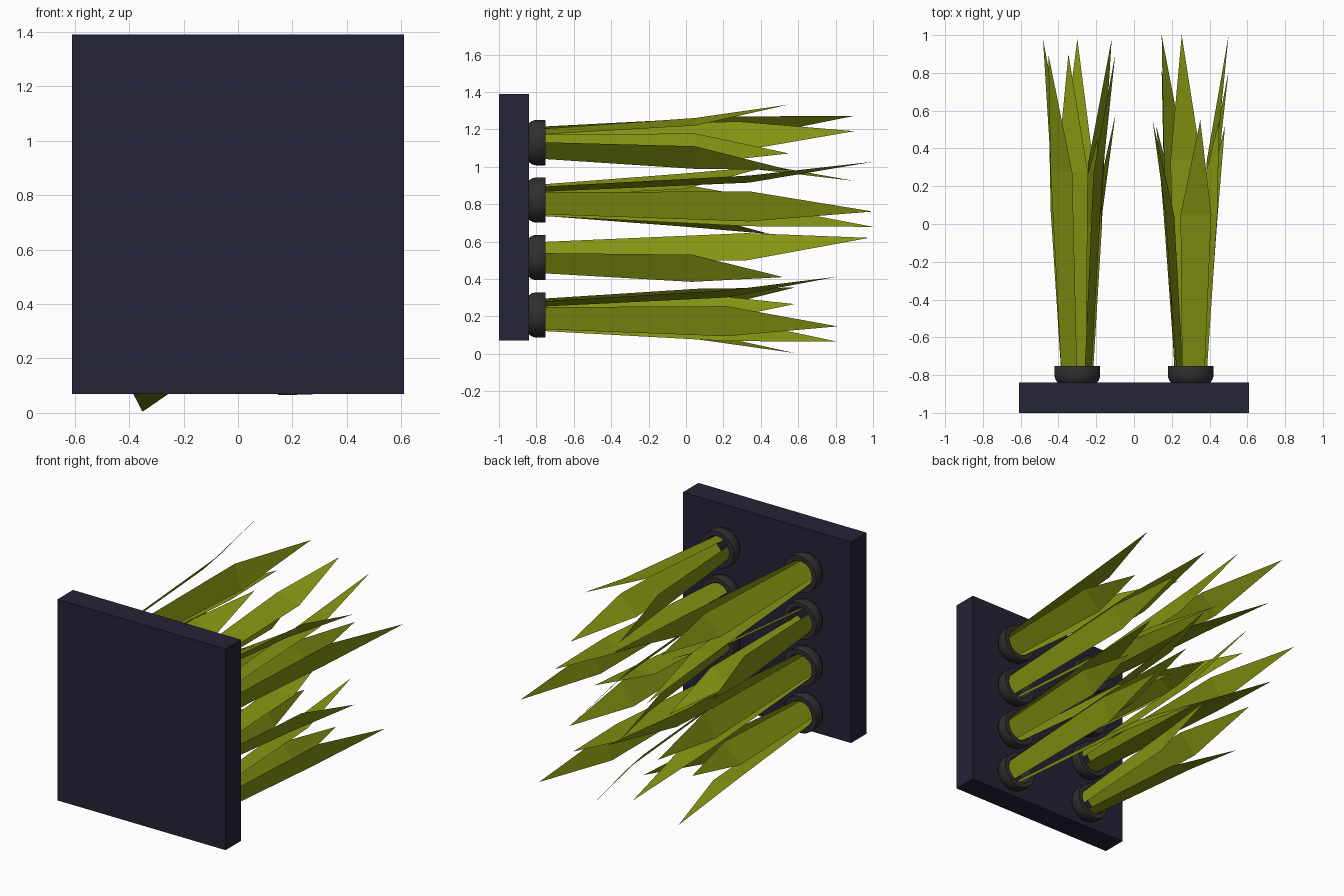
import bpy, bmesh, math
from mathutils import Vector

if "Cube" in bpy.data.objects:
    bpy.data.objects.remove(bpy.data.objects["Cube"])


def material(name, rgb):
    m = bpy.data.materials.new(name)
    m.diffuse_color = (*rgb, 1)
    m.use_nodes = True
    m.node_tree.nodes["Principled BSDF"].inputs["Base Color"].default_value = m.diffuse_color
    return m


NAVY = material("dark navy", (0.017, 0.017, 0.038))
GREY = material("charcoal", (0.029, 0.029, 0.029))
GREEN = material("olive green", (0.235, 0.295, 0.006))


def finish(name, bm, mat):
    me = bpy.data.meshes.new(name)
    bm.to_mesh(me)
    bm.free()
    ob = bpy.data.objects.new(name, me)
    bpy.context.collection.objects.link(ob)
    me.materials.append(mat)
    return ob


# Backing slab standing upright
bm = bmesh.new()
bmesh.ops.create_cube(bm, size=1)
for v in bm.verts:
    v.co = Vector((v.co.x * 1.22, -0.92 + v.co.y * 0.16, 0.73 + v.co.z * 1.32))
finish("backing_slab", bm, NAVY)

BACK = -0.84          # face of the slab the holders sit on
SIDES = 32
# Collar cross-section as (radius, y), outer wall then inner wall
PROFILE = [(0.104, BACK), (0.115, -0.825), (0.121, -0.805), (0.121, -0.755),
           (0.119, -0.752), (0.088, -0.752), (0.085, -0.757), (0.085, BACK)]


def collar(name, x, z):
    bm = bmesh.new()
    rings = [[bm.verts.new((x + r * math.cos(a), y, z + r * math.sin(a)))
              for a in (math.tau * i / SIDES for i in range(SIDES))]
             for r, y in PROFILE]
    for k in range(len(rings)):
        p, q = rings[k], rings[(k + 1) % len(rings)]
        for i in range(SIDES):
            j = (i + 1) % SIDES
            bm.faces.new((p[i], p[j], q[j], q[i]))
    bmesh.ops.recalc_face_normals(bm, faces=bm.faces)
    ob = finish(name, bm, GREY)
    bpy.ops.object.select_all(action='DESELECT')
    ob.select_set(True)
    bpy.context.view_layer.objects.active = ob
    bpy.ops.object.shade_smooth_by_angle(angle=math.radians(40))


def tuft(name, x, z, tip_y, turn):
    """Three flat pointed blades, 120 degrees apart, leaning outward."""
    bm = bmesh.new()
    mid_y = BACK + 0.64 * (tip_y - BACK)
    for k in range(3):
        a = math.radians(turn + 120 * k)
        out = Vector((math.cos(a), 0, math.sin(a)))
        side = Vector((-math.sin(a), 0, math.cos(a)))

        def pt(r, w, y):
            return bm.verts.new(Vector((x, y, z)) + out * r + side * w)

        b0, b1 = pt(0.056, -0.06, BACK), pt(0.056, 0.06, BACK)
        m0, m1 = pt(0.115, -0.084, mid_y), pt(0.115, 0.084, mid_y)
        tip = pt(0.21, 0, tip_y)
        bm.faces.new((b0, m0, m1, b1))
        bm.faces.new((m0, tip, m1))
    finish(name, bm, GREEN)


# Two columns of four plants: (tip y, rotation) from bottom to top
COLUMNS = {
    "left": (-0.30, [(0.58, 16), (0.98, 30), (0.45, 60), (0.90, 17)]),
    "right": (0.30, [(0.81, -17), (0.52, -30), (1.00, -17), (0.55, 76)]),
}
for side_name, (x, plants) in COLUMNS.items():
    for row, (tip_y, turn) in enumerate(plants):
        z = 0.208 + 0.307 * row
        collar(f"collar_{side_name}_{row + 1}", x, z)
        tuft(f"leaf_tuft_{side_name}_{row + 1}", x, z, tip_y, turn)
